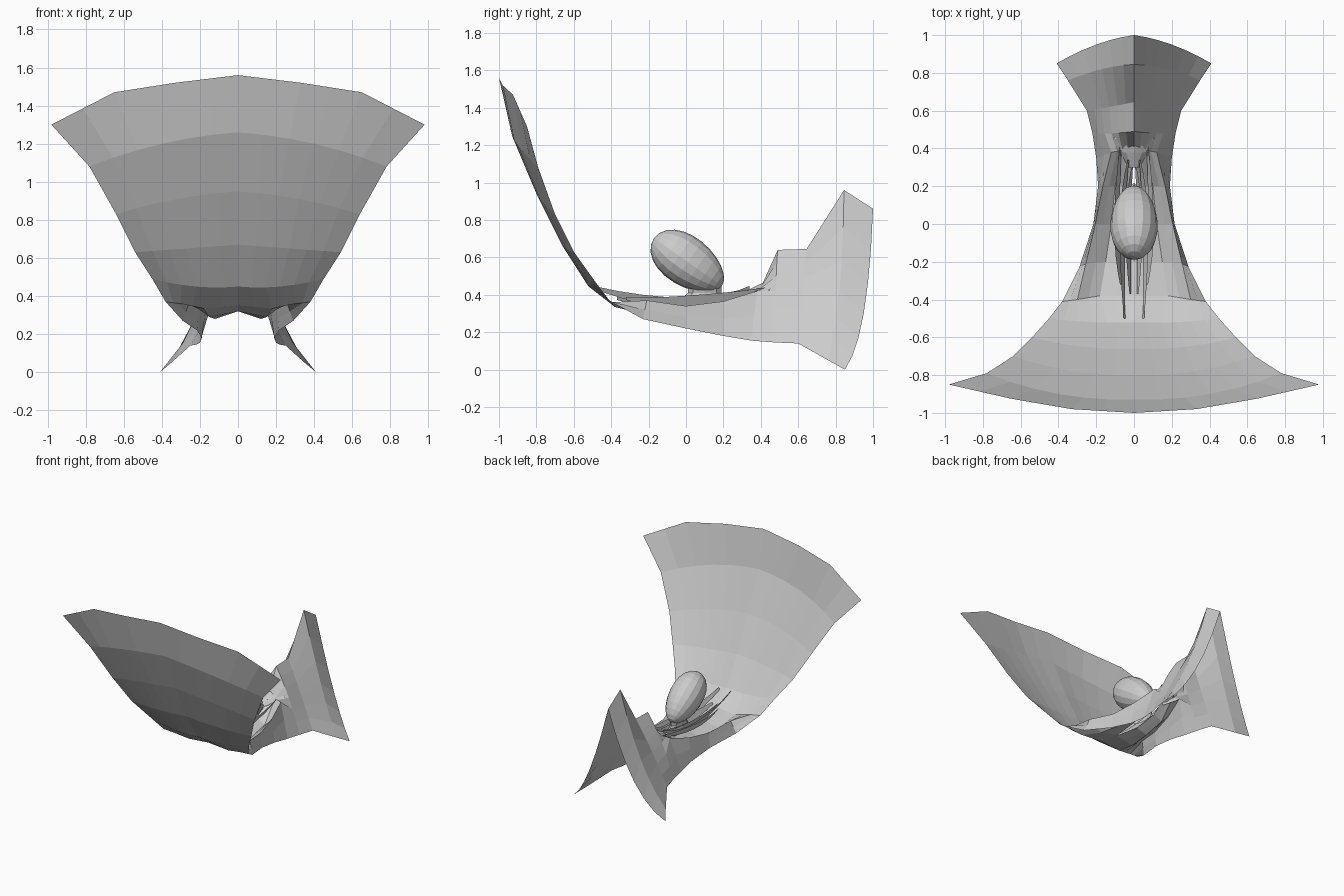
import bpy, bmesh, math
from mathutils import Vector

if "Cube" in bpy.data.objects:
    bpy.data.objects.remove(bpy.data.objects["Cube"])


def make_object(name, bm, mirror=False):
    bmesh.ops.recalc_face_normals(bm, faces=bm.faces)
    me = bpy.data.meshes.new(name)
    bm.to_mesh(me)
    bm.free()
    ob = bpy.data.objects.new(name, me)
    bpy.context.collection.objects.link(ob)
    if mirror:
        mod = ob.modifiers.new("Mirror", 'MIRROR')
        mod.merge_threshold = 0.002
    return ob


def loft(name, rows, mirror=True):
    bm = bmesh.new()
    grid = [[bm.verts.new(p) for p in row] for row in rows]
    for a, b in zip(grid, grid[1:]):
        for i in range(len(a) - 1):
            bm.faces.new((a[i], a[i + 1], b[i + 1], b[i]))
    return make_object(name, bm, mirror)


def arc(c, m, e, n=6):
    # curve through centre, middle and edge point
    c, m, e = Vector(c), Vector(m), Vector(e)
    pts = []
    for i in range(n + 1):
        t = i / n
        pts.append(c * (2 * (t - .5) * (t - 1)) + m * (4 * t * (1 - t)) + e * (2 * t * (t - .5)))
    return pts


def section(pts):
    # three points make a curve, four make a creased line
    if len(pts) == 3:
        return arc(*pts)
    v = [Vector(p) for p in pts]
    return [v[0]] + [a.lerp(b, t) for a, b in zip(v, v[1:]) for t in (.5, 1)]


# Saddle-shaped petal: half sections from the front fan to the folded tail
sections = [
    ((0, -1, 1.56), (.33, -.98, 1.52), (.65, -.925, 1.47), (.98, -.85, 1.3)),
    ((0, -.93, 1.26), (.4, -.9, 1.2), (.78, -.79, 1.08)),
    ((0, -.8, .95), (.32, -.78, .91), (.64, -.7, .83)),
    ((0, -.66, .67), (.27, -.65, .65), (.54, -.6, .63)),
    ((0, -.52, .45), (.22, -.52, .45), (.45, -.5, .49)),
    ((0, -.38, .35), (.18, -.38, .335), (.30, -.4, .36), (.38, -.41, .37)),
    ((0, -.2, .32), (.15, -.2, .29), (.255, -.21, .37), (.29, -.23, .27)),
    ((.03, 0, .31), (.12, 0, .28), (.205, 0, .34), (.215, 0, .22)),
    ((.03, .2, .34), (.10, .2, .30), (.165, .2, .365), (.19, .2, .18)),
    ((0, .4, .44), (.06, .39, .43), (.12, .38, .42), (.2, .35, .155)),
    ((0, .49, .64), (.12, .48, .42), (.22, .48, .145)),
    ((0, .645, .645), (.13, .62, .4), (.25, .6, .14)),
    ((0, .845, .96), (.17, .82, .42), (.35, .76, .05)),
    ((0, 1, .86), (.2, .95, .3), (.41, .85, 0)),
]
loft("petal", [section(s) for s in sections])

# Thin curled strands lying under the egg
strands = [
    ((.02, -.37, .38), (.03, 0, .36), (.01, .30, .42)),
    ((.05, -.50, .44), (.06, 0, .355), (.03, .34, .44)),
    ((.07, -.32, .38), (.09, 0, .365), (.07, .42, .43)),
]
for k, s in enumerate(strands):
    rows = []
    for i, p in enumerate(arc(*s, n=8)):
        w = .008 + .022 * math.sin(math.pi * i / 8)
        rows.append([p + Vector((-w * .5, 0, -w)), p + Vector((w * .5, 0, w))])
    loft("strand_%d" % (k + 1), rows)

# Tilted egg, blunter at its raised front end
bm = bmesh.new()
bmesh.ops.create_uvsphere(bm, u_segments=16, v_segments=12, radius=1)
tilt = math.radians(-35)
for v in bm.verts:
    x, y, z = v.co.x, v.co.z, v.co.y
    f = 1 - .12 * y
    x, y, z = x * .125 * f, y * .222, z * .132 * f
    v.co = (x, .01 + y * math.cos(tilt) - z * math.sin(tilt),
            .575 + y * math.sin(tilt) + z * math.cos(tilt))
make_object("egg", bm)

# Short stalk joining the egg to the petal
rows = []
for z, rx, ry in ((.33, .03, .10), (.38, .04, .12), (.41, .035, .09), (.46, .05, .09)):
    rows.append([(rx * math.cos(a * math.pi / 4), .1 + ry * math.sin(a * math.pi / 4), z)
                 for a in range(9)])
loft("stalk", rows, mirror=False)

# Small raised lip in front of the tail fold
loft("lip", [arc((0, .30, .41), (.02, .30, .40), (.03, .30, .37), 3),
             arc((0, .38, .45), (.06, .38, .43), (.10, .40, .40), 3),
             arc((0, .45, .48), (.05, .45, .46), (.11, .45, .43), 3),
             arc((0, .50, .62), (.03, .51, .55), (.05, .52, .47), 3)])
